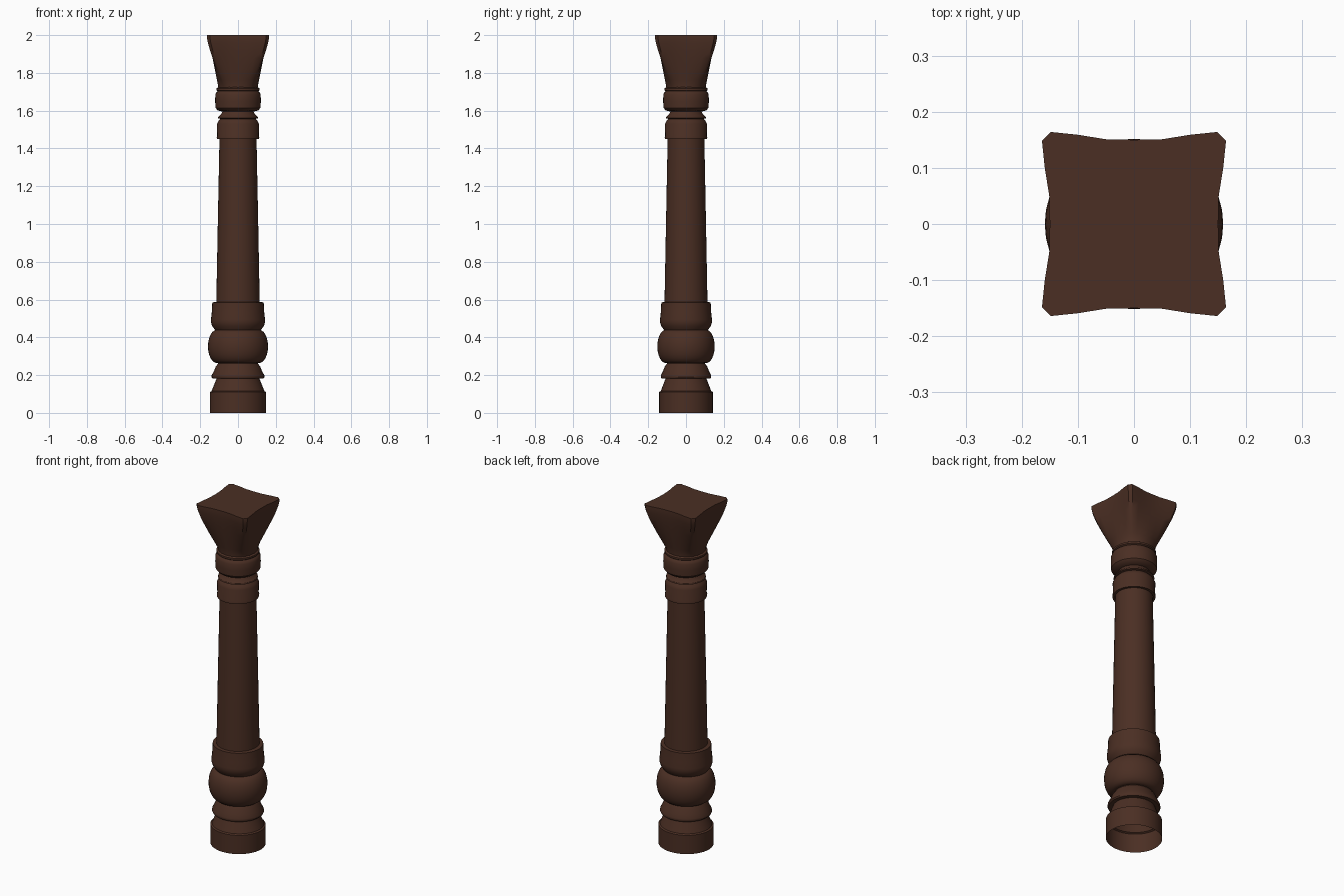
import bpy, bmesh
from math import cos, sin, pi, hypot, radians

if "Cube" in bpy.data.objects:
    bpy.data.objects.remove(bpy.data.objects["Cube"])

wood = bpy.data.materials.new("dark_wood")
wood.diffuse_color = (0.07, 0.028, 0.017, 1)
wood.use_nodes = True
wood.node_tree.nodes["Principled BSDF"].inputs["Base Color"].default_value = wood.diffuse_color


def loft(name, rings, cap_top=False, angle=35):
    """Skin a stack of closed rings of 3D points."""
    bm = bmesh.new()
    rows = [[bm.verts.new(p) for p in ring] for ring in rings]
    n = len(rows[0])
    for a, b in zip(rows, rows[1:]):
        for i in range(n):
            j = (i + 1) % n
            bm.faces.new((a[i], a[j], b[j], b[i]))
    if cap_top:
        bm.faces.new(rows[-1])
    me = bpy.data.meshes.new(name)
    bm.to_mesh(me)
    bm.free()
    me.materials.append(wood)
    ob = bpy.data.objects.new(name, me)
    bpy.context.collection.objects.link(ob)
    bpy.ops.object.select_all(action='DESELECT')
    ob.select_set(True)
    bpy.context.view_layer.objects.active = ob
    bpy.ops.object.shade_smooth_by_angle(angle=radians(angle))
    return ob


def turned(name, profile, sy, n=40):
    """Turned part from (radius, z) points, slightly flattened in y."""
    return loft(name, [[(r * cos(2 * pi * i / n), sy * r * sin(2 * pi * i / n), z)
                        for i in range(n)] for r, z in profile])


# base drum and lower flange
turned("base", [(.149, 0), (.149, .11), (.14, .115), (.126, .15), (.113, .183),
                (.136, .183), (.14, .19), (.139, .2), (.128, .22), (.118, .245),
                (.105, .262), (.105, .275)], .955)

# round bulb
turned("bulb", [(.105, .265)] + [(.112 + .047 * cos(t), .352 + .088 * sin(t))
                for t in [pi * (k / 12 - .5) for k in range(13)]] + [(.11, .445)], .955)

# cup above the bulb
turned("cup", [(.11, .44), (.122, .44), (.137, .46), (.143, .48), (.143, .495),
               (.139, .53), (.136, .585), (.113, .588)], .96)

# tapered shaft
turned("shaft", [(.115, .58), (.107, 1.0), (.098, 1.455)], .99)

# upper collars
turned("upper_collar", [(.098, 1.45), (.112, 1.45), (.113, 1.458), (.11, 1.465),
                        (.111, 1.53), (.104, 1.545), (.094, 1.557), (.106, 1.56),
                        (.104, 1.568), (.09, 1.58), (.083, 1.595), (.108, 1.602),
                        (.119, 1.615), (.121, 1.65), (.12, 1.685), (.114, 1.698),
                        (.107, 1.703), (.114, 1.708), (.114, 1.718), (.105, 1.724),
                        (.095, 1.724)], 1.0)

# flared capital: round neck blending to a concave square with clipped corners
side = [(.164, -.148), (.159, -.1), (.151, -.05), (.15, 0),
        (.151, .05), (.159, .1), (.164, .148)]
star = []
for c, s in ((1, 0), (0, 1), (-1, 0), (0, -1)):
    star += [(c * x - s * y, s * x + c * y) for x, y in side]
rings = []
for z, t in ((1.715, 0), (1.735, .02), (1.765, .15), (1.8, .31), (1.84, .49), (1.88, .66),
             (1.92, .82), (1.96, .95), (1.985, 1), (2.0, 1)):
    ring = []
    for x, y in star:
        k = .105 / hypot(x, y) * (1 - t) + t
        ring.append((x * k, y * k, z))
    rings.append(ring)
loft("capital", rings, cap_top=True, angle=40)
